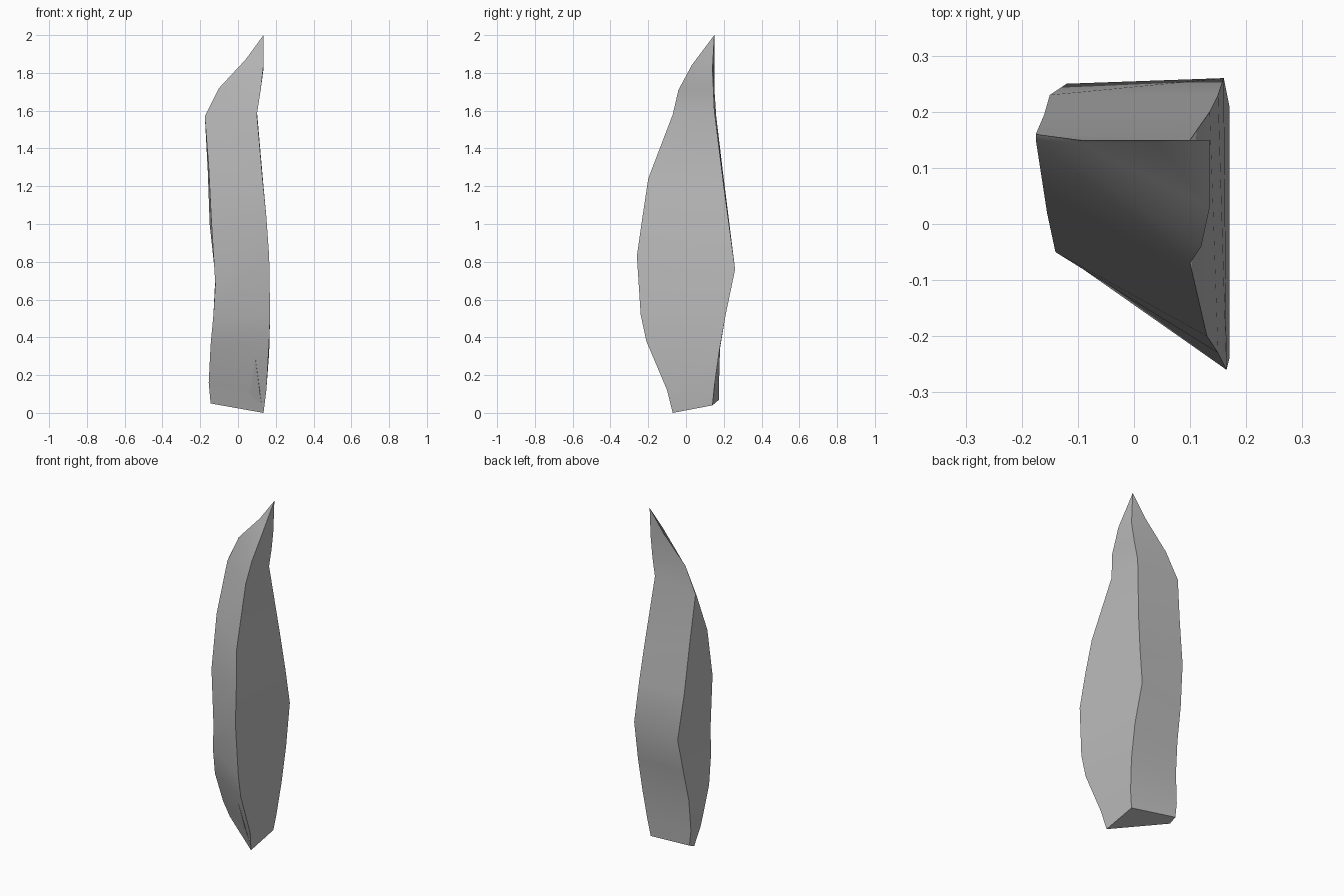
import bpy
import bmesh
import math
from mathutils import Vector

old_cube = bpy.data.objects.get("Cube")
if old_cube:
    bpy.data.objects.remove(old_cube, do_unlink=True)

# One plain stone colour
stone = bpy.data.materials.new("light_grey_stone")
stone.use_nodes = True
stone.diffuse_color = (0.5, 0.5, 0.5, 1)
stone.node_tree.nodes["Principled BSDF"].inputs["Base Color"].default_value = stone.diffuse_color


def to_units(point):
    """Convert a point in hundredths to scene units."""
    return Vector(point) / 100


def finish(mesh_builder, name):
    """Turn a bmesh into a named stone object, smooth except at the ridges."""
    bmesh.ops.recalc_face_normals(mesh_builder, faces=mesh_builder.faces[:])
    mesh = bpy.data.meshes.new(name)
    mesh_builder.to_mesh(mesh)
    mesh_builder.free()
    mesh.materials.append(stone)
    obj = bpy.data.objects.new(name, mesh)
    bpy.context.collection.objects.link(obj)
    bpy.ops.object.select_all(action="DESELECT")
    obj.select_set(True)
    bpy.context.view_layer.objects.active = obj
    bpy.ops.object.shade_smooth_by_angle(angle=math.radians(30))
    return obj


def loft_to_tip(ridges, tip, name):
    """Skin neighbouring ridge lines, cap the base and close at the tip."""
    builder = bmesh.new()
    columns = [[builder.verts.new(to_units(p)) for p in ridge] for ridge in ridges]
    peak = builder.verts.new(to_units(tip))
    for index, column in enumerate(columns):
        following = columns[(index + 1) % len(columns)]
        for low in range(len(column) - 1):
            high = low + 1
            builder.faces.new((column[low], following[low], following[high], column[high]))
        builder.faces.new((column[-1], following[-1], peak))
    builder.faces.new([column[0] for column in columns])
    return finish(builder, name)


def chip(points, name):
    """Small faceted splinter made as the hull of a few points."""
    builder = bmesh.new()
    corners = [builder.verts.new(to_units(p)) for p in points]
    bmesh.ops.convex_hull(builder, input=corners)
    return finish(builder, name)


# Four ridges of the standing shard, each from base to shoulder
front_left_ridge = [
    (13.5, -7, 0), (15, -10, 12), (16.5, -21, 38), (17, -24, 52), (16.5, -26, 83),
    (15, -23, 104), (13, -20, 124), (10, -7, 158), (12, -4, 171), (13.5, 3, 184),
]
back_left_ridge = [
    (13.5, 14, 4), (15, 15, 14), (16.5, 17.5, 32), (17, 21, 52), (16, 26, 76),
    (15, 23, 98), (13.5, 20, 120), (10, 15, 160), (12, 14.5, 171), (13.5, 14, 182),
]
back_right_ridge = [
    (-14.5, 17.5, 7), (-15.5, 17.5, 16), (-14.5, 18, 34), (-13, 21, 52), (-12, 25, 72),
    (-15, 23, 100), (-16, 19.5, 128), (-17.5, 16, 157), (-10, 15, 172), (4, 15, 187),
]
front_right_ridge = [
    (-14.5, 13, 5), (-15.5, 8, 16), (-14.5, -1, 36), (-13, -5, 52), (-12, -6, 68),
    (-14, -5, 100), (-15.5, 2, 130), (-17.5, 15, 156), (-10, 14.5, 171), (4, 14.5, 186),
]
loft_to_tip(
    [front_left_ridge, back_left_ridge, back_right_ridge, front_right_ridge],
    (13.5, 15, 200),
    "stone_shard",
)

# Splinter standing slightly proud near the foot of the front face
chip([(8, -15, 38), (13, -6, 1), (4, -3, 14), (11, -9.5, 15)], "foot_splinter")
